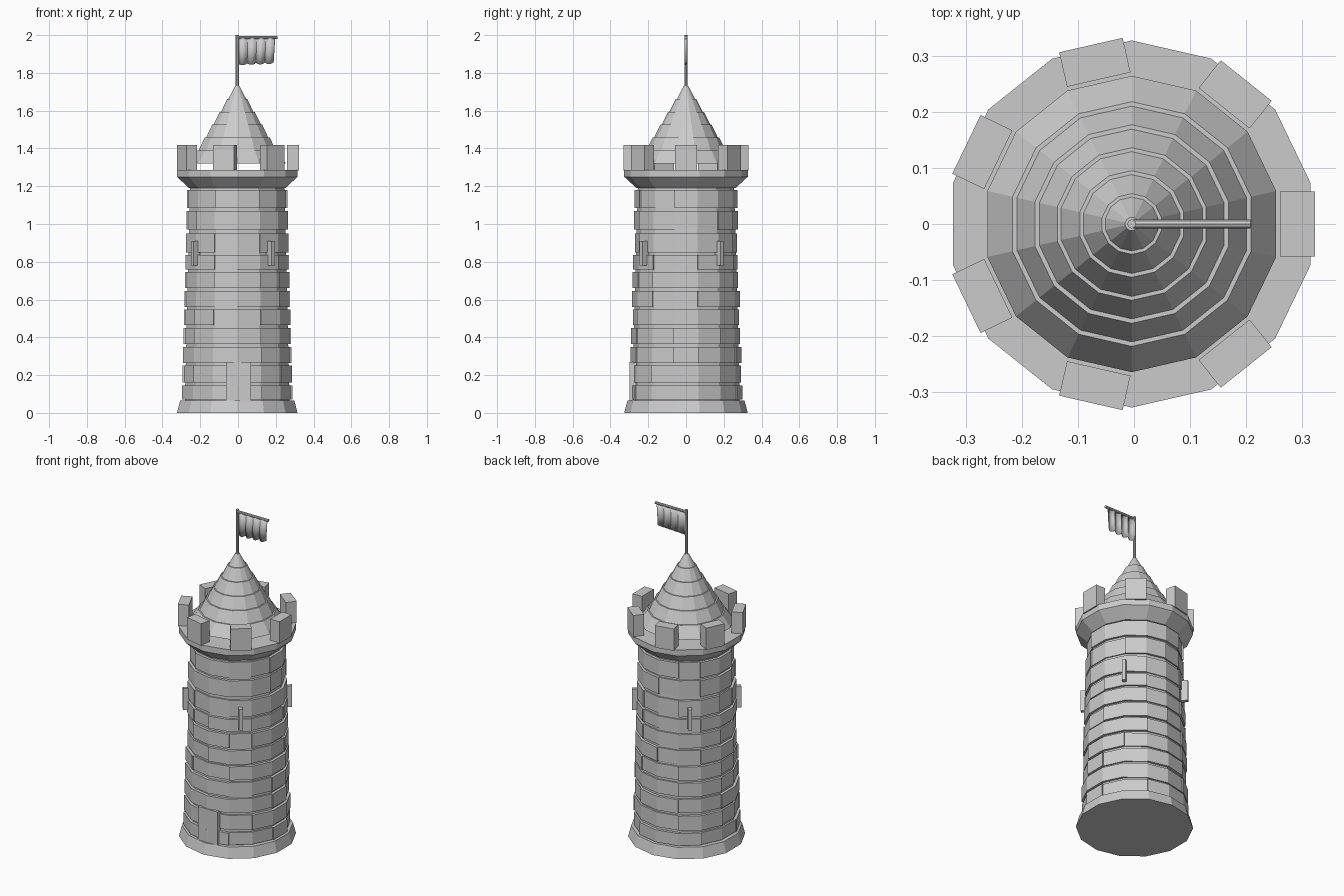
import bpy, bmesh, math, random
from mathutils import Matrix, Vector

old = bpy.data.objects.get("Cube")
if old:
    bpy.data.objects.remove(old, do_unlink=True)

random.seed(4)
SIDES = 14
STEP = 2 * math.pi / SIDES
CENTRE = Vector((-0.004, 0, 0))

stone = bpy.data.materials.new("stone grey")
stone.use_nodes = True
GREY = (0.6, 0.6, 0.6, 1)
stone.diffuse_color = GREY
stone.node_tree.nodes["Principled BSDF"].inputs["Base Color"].default_value = GREY


def finish(bm, name):
    bmesh.ops.recalc_face_normals(bm, faces=bm.faces)
    mesh = bpy.data.meshes.new(name)
    bm.to_mesh(mesh)
    bm.free()
    mesh.materials.append(stone)
    obj = bpy.data.objects.new(name, mesh)
    obj.location = CENTRE
    bpy.context.collection.objects.link(obj)
    return obj


def ring_point(k, r, z):
    a = -math.pi / 2 + k * STEP
    return (r * math.cos(a), r * math.sin(a), z)


def lathe(name, profile):
    """Closed, flat-sided solid from (radius, height) pairs."""
    bm = bmesh.new()
    rings = [[bm.verts.new(ring_point(k, r, z)) for k in range(SIDES)] for r, z in profile]
    for low, high in zip(rings, rings[1:]):
        for k in range(SIDES):
            n = (k + 1) % SIDES
            bm.faces.new((low[k], low[n], high[n], high[k]))
    bm.faces.new(rings[0])
    bm.faces.new(rings[-1])
    return finish(bm, name)


def add_brick(bm, start, span, r_in, r_out, z0, z1):
    """Curved block that covers several sides of the tower."""
    cols = []
    for k in range(start, start + span + 1):
        corners = ((r_in, z0), (r_out, z0), (r_out, z1), (r_in, z1))
        cols.append([bm.verts.new(ring_point(k, r, z)) for r, z in corners])
    for a, b in zip(cols, cols[1:]):
        for i in range(4):
            j = (i + 1) % 4
            bm.faces.new((a[i], a[j], b[j], b[i]))
    bm.faces.new(cols[0])
    bm.faces.new(cols[-1])


def box(name, size, location, angle=0):
    """Box placed at a location that is then turned about the tower axis."""
    bm = bmesh.new()
    place = Matrix.Rotation(angle, 4, 'Z') @ Matrix.Translation(location)
    bmesh.ops.create_cube(bm, size=1, matrix=place @ Matrix.Diagonal((*size, 1)))
    return finish(bm, name)


def rod(name, radius, length, matrix):
    bm = bmesh.new()
    bmesh.ops.create_cone(bm, cap_ends=True, segments=8, radius1=radius,
                          radius2=radius, depth=length, matrix=matrix)
    return finish(bm, name)


# Foot, inner wall and flared platform
lathe("base", [(0.327, 0), (0.31, 0.065)])
lathe("inner_wall", [(0.285, 0.05), (0.255, 1.2)])
lathe("platform", [(0.262, 1.19), (0.327, 1.25), (0.327, 1.287)])

# Courses of stone blocks
bottoms = [0.07, 0.16, 0.265, 0.365, 0.465, 0.56, 0.66, 0.76, 0.85, 0.97, 1.085]
tops = [0.145, 0.25, 0.35, 0.45, 0.548, 0.645, 0.745, 0.835, 0.95, 1.07, 1.18]
for row, (z0, z1) in enumerate(zip(bottoms, tops)):
    bm = bmesh.new()
    radius = 0.296 - 0.028 * row / 10
    spans = random.sample([1, 2, 2, 2, 2, 2, 3], 7)
    start = random.randrange(SIDES) if row else -1
    for i, span in enumerate(spans):
        offset = 0.004 if i % 2 == 0 else -0.003
        add_brick(bm, start, span, 0.24, radius + offset, z0, z1)
        start += span
    finish(bm, f"stone_course_{row + 1}")

# Battlements
for i in range(7):
    box(f"merlon_{i + 1}", (0.063, 0.116, 0.135), (0.2955, 0, 1.35), i * 2 * STEP)

# Window slits
for i in range(4):
    box(f"window_slit_{i + 1}", (0.045, 0.022, 0.13), (0.2825, 0, 0.845),
        -2 * STEP + i * math.pi / 2)

# Door
box("door", (0.132, 0.06, 0.205), (0.006, -0.268, 0.168))

# Stepped roof with a small ledge above each tier
tier_radii = [(0.264, 0.218), (0.21, 0.177), (0.169, 0.136),
              (0.129, 0.095), (0.088, 0.054), (0.048, 0.012)]
roof = []
for i, (low, high) in enumerate(tier_radii):
    roof += [(low, 1.32 + i * 0.0685), (high, 1.32 + (i + 1) * 0.0685)]
lathe("roof", roof)

# Flag pole and crossbar
rod("flag_pole", 0.008, 0.3, Matrix.Translation((0, 0, 1.85)))
rod("flag_crossbar", 0.008, 0.21,
    Matrix.Translation((0.107, 0, 1.987)) @ Matrix.Rotation(math.pi / 2, 4, 'Y'))

# Pleated banner
bm = bmesh.new()
COLS, FOLDS = 32, 4
columns = []
for i in range(COLS + 1):
    t = i / COLS
    wave = abs(math.sin(math.pi * FOLDS * t))
    column = []
    for s in (0, 0.5, 1):
        x = 0.006 + t * (0.194 - 0.008 * s)
        y = (0.5 - wave) * 0.012
        z = 1.985 - s * (0.137 + 0.008 * wave - 0.008 * t)
        column.append(bm.verts.new((x, y, z)))
    columns.append(column)
for a, b in zip(columns, columns[1:]):
    for i in range(2):
        bm.faces.new((a[i], b[i], b[i + 1], a[i + 1]))
banner = finish(bm, "banner")
thick = banner.modifiers.new("thickness", 'SOLIDIFY')
thick.thickness = 0.003
thick.offset = 0
bpy.ops.object.select_all(action='DESELECT')
bpy.context.view_layer.objects.active = banner
banner.select_set(True)
bpy.ops.object.shade_smooth_by_angle(angle=math.radians(40))
